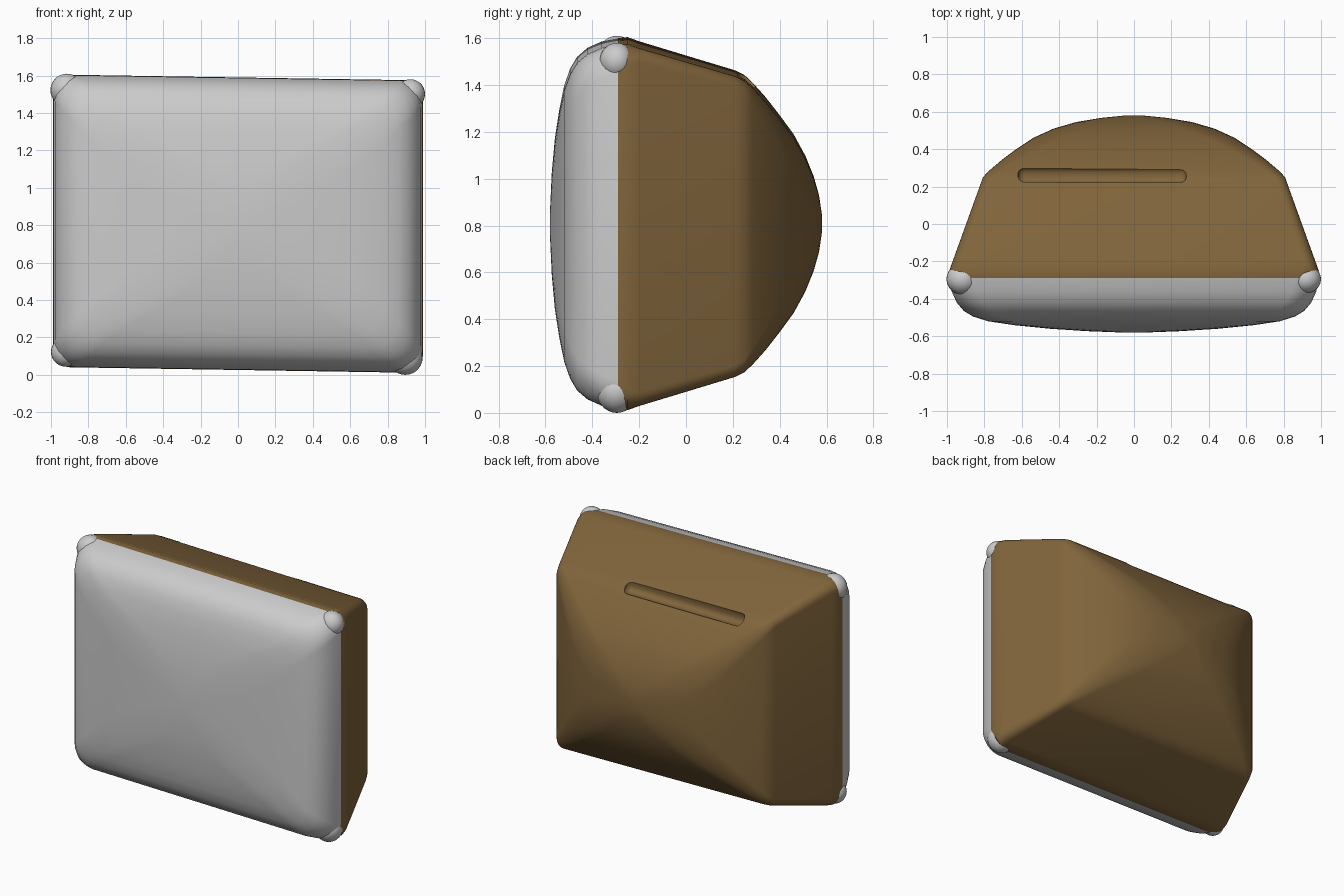
import bpy, bmesh
from math import sin, cos, pi, radians

if "Cube" in bpy.data.objects:
    bpy.data.objects.remove(bpy.data.objects["Cube"])

CZ = 0.808      # height of the set's centre line
SHEAR = -0.016  # slight sag to the right


def rounded_ring(y, hw, hh, r, n=7):
    pts = []
    for k, (sx, sz) in enumerate([(1, 1), (-1, 1), (-1, -1), (1, -1)]):
        for i in range(n):
            a = k * pi / 2 + i / (n - 1) * pi / 2
            x = sx * (hw - r) + r * cos(a)
            z = sz * (hh - r) + r * sin(a)
            pts.append((x, y, CZ + z + SHEAR * x))
    return pts


def finish(ob, mat=None, angle=35):
    if mat:
        ob.data.materials.append(mat)
    bpy.ops.object.select_all(action='DESELECT')
    ob.select_set(True)
    bpy.context.view_layer.objects.active = ob
    bpy.ops.object.shade_smooth_by_angle(angle=radians(angle))


def loft(name, sections):
    bm = bmesh.new()
    rings = [[bm.verts.new(p) for p in rounded_ring(*s)] for s in sections]
    n = len(rings[0])
    for a, b in zip(rings, rings[1:]):
        for i in range(n):
            j = (i + 1) % n
            bm.faces.new((a[i], a[j], b[j], b[i]))
    bm.faces.new(rings[0])
    bm.faces.new(rings[-1])
    bmesh.ops.recalc_face_normals(bm, faces=bm.faces)
    me = bpy.data.meshes.new(name)
    bm.to_mesh(me)
    bm.free()
    ob = bpy.data.objects.new(name, me)
    bpy.context.collection.objects.link(ob)
    return ob


brown = bpy.data.materials.new("brown_casing")
brown.diffuse_color = (0.22, 0.13, 0.045, 1)
brown.use_nodes = True
brown.node_tree.nodes["Principled BSDF"].inputs["Base Color"].default_value = brown.diffuse_color

# Bulging grey screen: (y, half width, half height, corner radius)
screen = loft("screen", [
    (-0.29, 0.985, 0.778, 0.12), (-0.36, 0.975, 0.764, 0.13),
    (-0.42, 0.948, 0.738, 0.14), (-0.465, 0.91, 0.70, 0.14),
    (-0.495, 0.86, 0.65, 0.14), (-0.52, 0.78, 0.58, 0.15),
    (-0.541, 0.64, 0.48, 0.18), (-0.56, 0.45, 0.36, 0.2),
    (-0.573, 0.25, 0.22, 0.15), (-0.58, 0.07, 0.07, 0.06)])
finish(screen)

# Tapered casing with a domed back
casing = loft("casing", [
    (-0.29, 0.985, 0.778, 0.12), (-0.25, 0.988, 0.782, 0.09),
    (-0.20, 0.97, 0.764, 0.06), (0.21, 0.822, 0.642, 0.05),
    (0.25, 0.808, 0.622, 0.055), (0.285, 0.775, 0.59, 0.07),
    (0.34, 0.71, 0.53, 0.09), (0.40, 0.63, 0.455, 0.12),
    (0.46, 0.54, 0.375, 0.15), (0.51, 0.43, 0.285, 0.17),
    (0.545, 0.31, 0.20, 0.15), (0.568, 0.17, 0.12, 0.1),
    (0.58, 0.05, 0.04, 0.035)])

# Shallow carrying slot along the top rear edge
bpy.ops.mesh.primitive_cube_add(size=1, location=(-0.17, 0.262, 1.425))
cutter = bpy.context.object
cutter.name = "slot_cutter"
cutter.scale = (0.9, 0.085, 0.09)
bpy.ops.object.transform_apply(location=False, rotation=False, scale=True)
bev = cutter.modifiers.new("round", 'BEVEL')
bev.width, bev.segments = 0.035, 4
cutter.hide_render = True
cut = casing.modifiers.new("slot", 'BOOLEAN')
cut.operation, cut.object, cut.solver = 'DIFFERENCE', cutter, 'EXACT'
bpy.context.view_layer.objects.active = casing
bpy.ops.object.modifier_apply(modifier="slot")
bpy.data.objects.remove(cutter)
finish(casing, brown, 30)

# Soft corner knobs
for label, x, z, r in [("top_left", -0.915, 1.522, 0.088), ("top_right", 0.922, 1.502, 0.078),
                       ("bottom_left", -0.922, 0.122, 0.078), ("bottom_right", 0.895, 0.092, 0.092)]:
    bpy.ops.mesh.primitive_uv_sphere_add(segments=24, ring_count=14, radius=r, location=(x, -0.295, z))
    knob = bpy.context.object
    knob.name = "corner_knob_" + label
    knob.scale = (1, 0.95, 1)
    finish(knob, None, 60)
